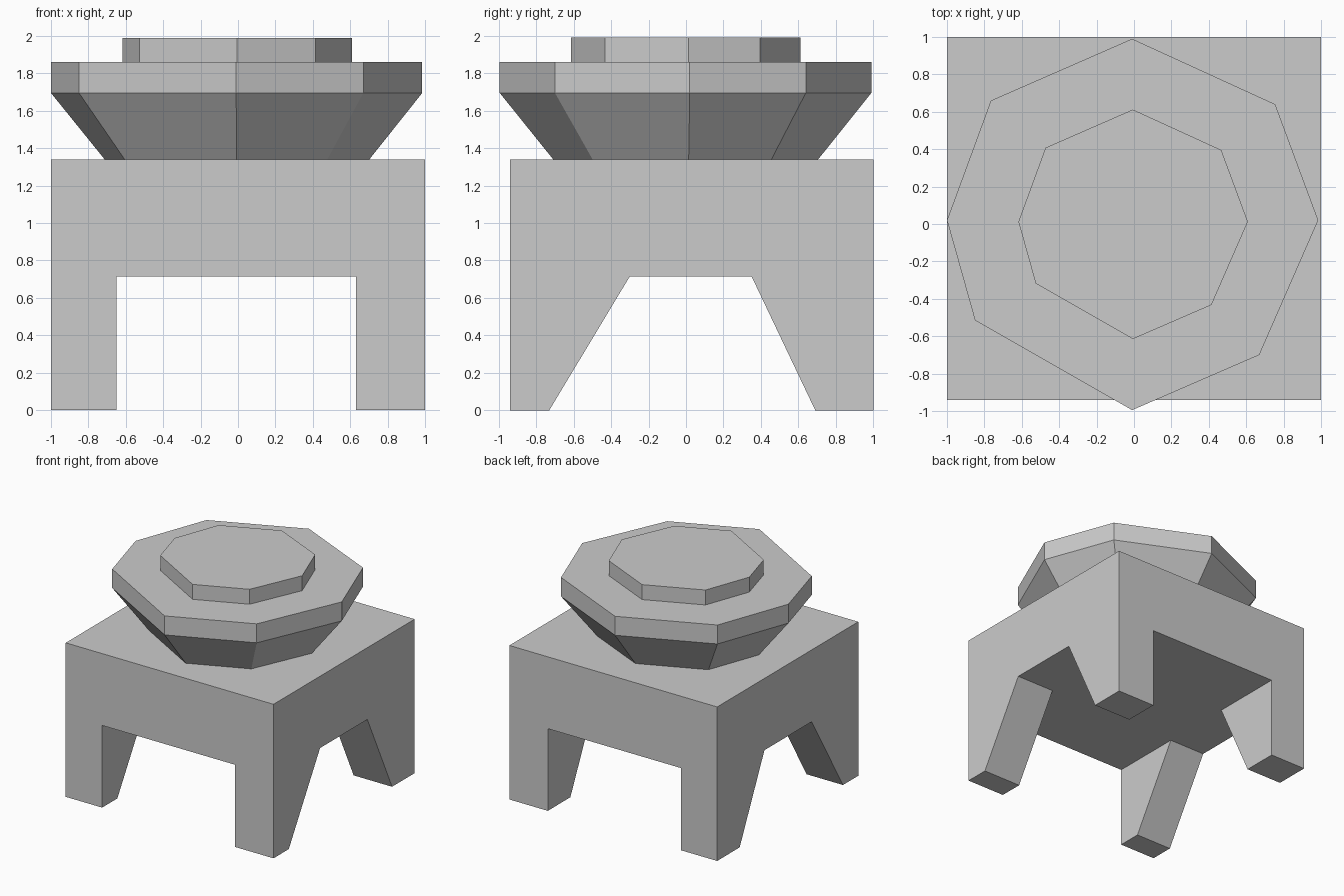
import bpy, bmesh

if "Cube" in bpy.data.objects:
    bpy.data.objects.remove(bpy.data.objects["Cube"])


def finish(bm, name):
    bmesh.ops.recalc_face_normals(bm, faces=bm.faces[:])
    mesh = bpy.data.meshes.new(name)
    bm.to_mesh(mesh)
    bm.free()
    obj = bpy.data.objects.new(name, mesh)
    bpy.context.collection.objects.link(obj)
    return obj


def table_base():
    # 3 x 3 patch at the underside: block above, corner cells become legs
    xs, ys = (-1, -0.65, 0.63, 1), (-0.94, -0.30, 0.35, 1)
    foot_y = {-0.30: -0.73, 0.35: 0.69}
    under, top = 0.715, 1.34
    bm = bmesh.new()
    grid = [[bm.verts.new((x, y, under)) for y in ys] for x in xs]
    cells = {(i, j): bm.faces.new((grid[i][j], grid[i + 1][j],
                                   grid[i + 1][j + 1], grid[i][j + 1]))
             for i in range(3) for j in range(3)}
    corners = [cells[i, j] for i in (0, 2) for j in (0, 2)]

    # Block: side walls and a flat top
    ring = ([grid[i][0] for i in range(4)] + [grid[3][j] for j in (1, 2, 3)]
            + [grid[i][3] for i in (2, 1, 0)] + [grid[0][j] for j in (2, 1)])
    upper = [bm.verts.new((v.co.x, v.co.y, top)) for v in ring]
    for k in range(len(ring)):
        n = (k + 1) % len(ring)
        bm.faces.new((ring[k], ring[n], upper[n], upper[k]))
    bm.faces.new(upper)

    # Legs: tapered in depth only
    legs = bmesh.ops.extrude_discrete_faces(bm, faces=corners)["faces"]
    for face in legs:
        for v in face.verts:
            v.co.z = 0
            for inner, foot in foot_y.items():
                if abs(v.co.y - inner) < 1e-4:
                    v.co.y = foot
                    break
    bmesh.ops.dissolve_limit(bm, angle_limit=0.01,
                             verts=bm.verts[:], edges=bm.edges[:])
    return finish(bm, "table_base")


def stack(name, outline, levels):
    # Scaled copies of one outline joined into a closed solid
    bm = bmesh.new()
    rings = [[bm.verts.new((x * s, y * s, z)) for x, y in outline]
             for s, z in levels]
    count = len(outline)
    for a, b in zip(rings, rings[1:]):
        for k in range(count):
            n = (k + 1) % count
            bm.faces.new((a[k], a[n], b[n], b[k]))
    bm.faces.new(rings[0][::-1])
    bm.faces.new(rings[-1])
    return finish(bm, name)


# Uneven eight-sided outline, anticlockwise from the right
OCTAGON = [(0.985, 0.02), (0.755, 0.64), (-0.01, 0.99), (-0.765, 0.66),
           (-1.0, 0.02), (-0.85, -0.515), (-0.01, -0.995), (0.67, -0.70)]

table_base()
# Flared bowl, upright rim and raised lid
stack("bowl_and_lid", OCTAGON, [(0.713, 1.34), (1, 1.695), (1, 1.86),
                                (0.618, 1.86), (0.618, 1.99)])
